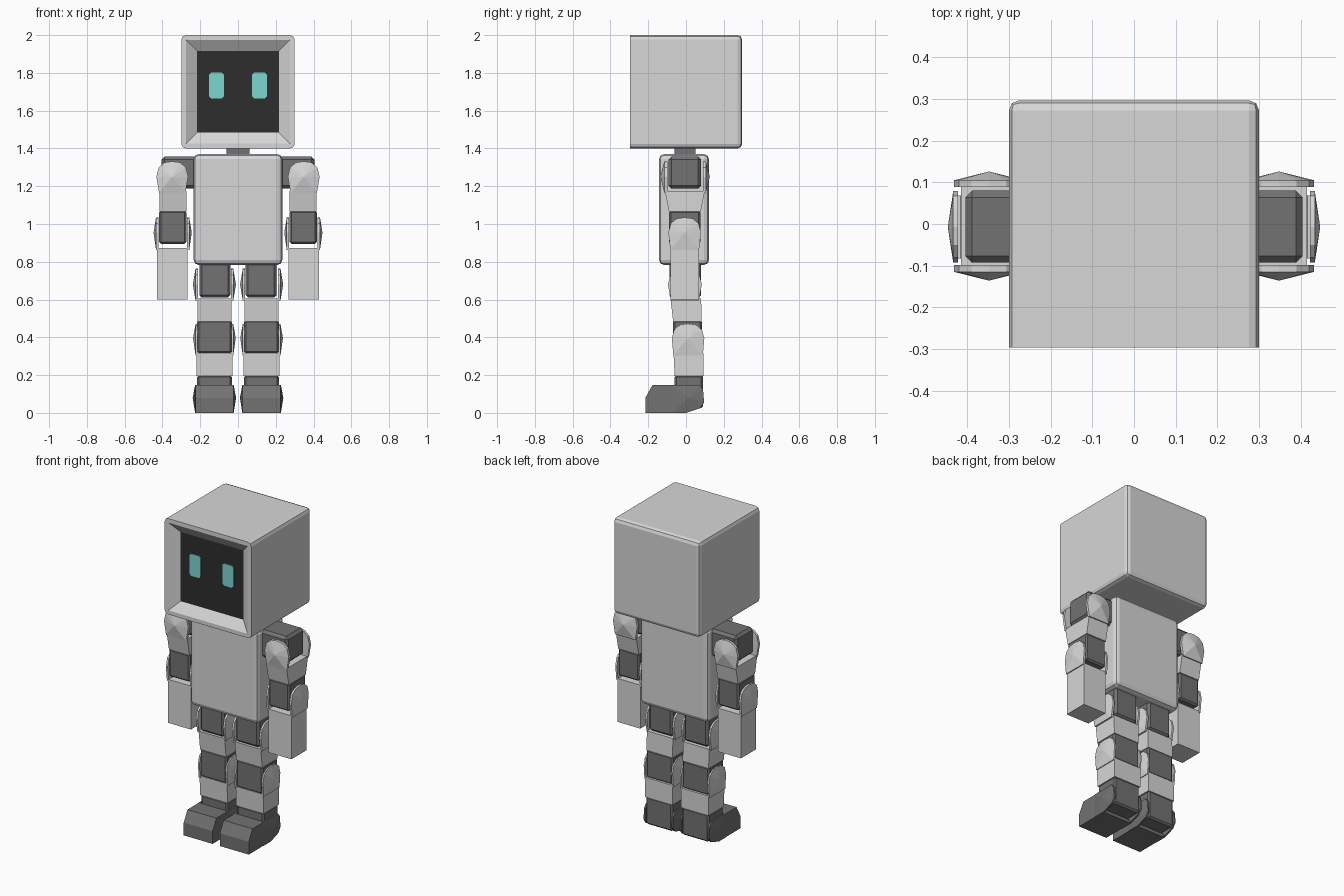
import bpy, bmesh
from mathutils import Vector

if "Cube" in bpy.data.objects:
    bpy.data.objects.remove(bpy.data.objects["Cube"])


def material(name, rgb):
    m = bpy.data.materials.new(name)
    m.diffuse_color = (*rgb, 1)
    m.use_nodes = True
    m.node_tree.nodes["Principled BSDF"].inputs["Base Color"].default_value = m.diffuse_color
    return m


LIGHT = material("light_grey", (0.68, 0.68, 0.68))
DARK = material("dark_grey", (0.17, 0.17, 0.17))
SCREEN = material("screen_black", (0.027, 0.027, 0.027))
CYAN = material("eye_cyan", (0.20, 0.68, 0.65))


def finish(name, bm, mats, mirror=False):
    bmesh.ops.recalc_face_normals(bm, faces=bm.faces)
    me = bpy.data.meshes.new(name)
    bm.to_mesh(me)
    bm.free()
    for m in mats:
        me.materials.append(m)
    ob = bpy.data.objects.new(name, me)
    bpy.context.collection.objects.link(ob)
    if mirror:
        mod = ob.modifiers.new("Mirror", 'MIRROR')
        mod.use_mirror_merge = False
    return ob


def box_mesh(xs, ys, zs, top_ys=None):
    """Box between limits; top_ys gives a different depth at the top."""
    bm = bmesh.new()
    bmesh.ops.create_cube(bm, size=1)
    for v in bm.verts:
        top = v.co.z > 0
        yy = top_ys if (top and top_ys) else ys
        v.co = (xs[v.co.x > 0], yy[v.co.y > 0], zs[top])
    return bm


def block(name, xs, ys, zs, mat, bevel=0.0, mirror=True, top_ys=None, segs=1):
    bm = box_mesh(xs, ys, zs, top_ys)
    if bevel:
        bmesh.ops.bevel(bm, geom=bm.edges[:], offset=bevel, segments=segs,
                        profile=0.5, affect='EDGES')
    return finish(name, bm, [mat], mirror)


def extrude_profile(bm, axis, pts, inner, outer, apex=None, centre=None):
    """Plate across x or y; with an apex its outer face is a faceted dome."""
    def p(t, a, z):
        return bm.verts.new((t, a, z) if axis == 'x' else (a, t, z))
    lo = [p(inner, *q) for q in pts]
    hi = [p(outer, *q) for q in pts]
    bm.faces.new(lo)
    n = len(pts)
    tip = p(apex, *centre) if centre else None
    if not tip:
        bm.faces.new(hi)
    for i in range(n):
        j = (i + 1) % n
        bm.faces.new((lo[i], lo[j], hi[j], hi[i]))
        if tip:
            bm.faces.new((hi[i], hi[j], tip))


def fork(name, axis, mid, depths, c, zb, zc, zt, wb, w, mat):
    """Two domed cheek plates hugging a joint block, mirrored to both sides."""
    h = zt - zc
    half = [(wb, zb), (w, zc), (w * .86, zc + h * .6), (w * .5, zt - h * .08)]
    pts = [(c + a, z) for a, z in half] + [(c, zt)] + [(c - a, z) for a, z in half[::-1]]
    bm = bmesh.new()
    for s in (-1, 1):
        t = [mid + s * d for d in depths]
        extrude_profile(bm, axis, pts, *t, centre=(c, zc))
    finish(name, bm, [mat], True)


# Head: rounded cube with a recessed front screen
bm = box_mesh((-.3, .3), (-.297, .297), (1.4, 2.0))
edges = [e for e in bm.edges if not all(v.co.y < 0 for v in e.verts)]
bmesh.ops.bevel(bm, geom=edges, offset=.024, segments=2, profile=.5, affect='EDGES')
bm.normal_update()
front = [max((f for f in bm.faces if f.normal.y < -.9), key=lambda f: f.calc_area())]
bmesh.ops.inset_region(bm, faces=front, thickness=.026)
# replace the rim's inner loop by a clean sloped recess
bmesh.ops.inset_region(bm, faces=front, thickness=.058, depth=0)
for v in front[0].verts:
    v.co.y += .04
for f in front:
    f.material_index = 1
finish("head", bm, [LIGHT, SCREEN])

# Eyes: thin plates with clipped corners
ex, ez, hx, hz, k = .114, 1.733, .039, .069, .012
bm = bmesh.new()
pts = [(ex - hx, ez - hz + k), (ex - hx + k, ez - hz), (ex + hx - k, ez - hz), (ex + hx, ez - hz + k),
       (ex + hx, ez + hz - k), (ex + hx - k, ez + hz), (ex - hx + k, ez + hz), (ex - hx, ez + hz - k)]
extrude_profile(bm, 'y', pts, -.256, -.262)
finish("eye", bm, [CYAN], True)

# Neck and torso
block("neck", (-.06, .06), (-.06, .05), (1.35, 1.42), DARK, mirror=False)
block("torso", (-.235, .235), (-.143, .122), (.783, 1.37), LIGHT, .027, False, segs=2)

# Arms
block("shoulder_joint", (.2, .405), (-.093, .08), (1.188, 1.357), DARK, .016)
block("upper_arm", (.273, .415), (-.09, .078), (1.065, 1.175), LIGHT, top_ys=(-.112, .1))
fork("shoulder_fork", 'y', -.005, (.094, .11, .131), .348, 1.165, 1.25, 1.332, .07, .084, LIGHT)
block("elbow_joint", (.273, .417), (-.09, .077), (.895, 1.07), DARK, .01)
block("forearm", (.268, .428), (-.083, .068), (.6, .872), LIGHT)
fork("elbow_fork", 'x', .346, (.076, .088, .101), -.007, .862, .955, 1.035, .076, .086, LIGHT)

# Legs
LX = .125
block("hip_joint", (.04, .205), (-.088, .08), (.61, .8), DARK, .014)
block("thigh", (LX - .09, LX + .09), (-.068, .083), (.485, .605), LIGHT, top_ys=(-.082, .08))
fork("hip_fork", 'x', LX, (.088, .1, .114), -.006, .595, .68, .765, .074, .09, LIGHT)
block("knee_joint", (LX - .092, LX + .092), (-.068, .085), (.315, .49), DARK, .01)
block("shin", (LX - .095, LX + .095), (-.06, .092), (.195, .318), LIGHT, top_ys=(-.066, .092))
fork("knee_fork", 'x', LX, (.09, .1, .113), .011, .305, .395, .47, .078, .086, LIGHT)
block("ankle_joint", (LX - .092, LX + .092), (-.06, .09), (.025, .2), DARK, .01)

# Feet: toe block, sole and domed heel cheeks
bm = bmesh.new()
toe = [(-.215, 0), (-.215, .08), (-.178, .147), (-.065, .147), (-.065, .03), (.0, .02), (.0, 0)]
extrude_profile(bm, 'x', toe, LX - .1, LX + .1)
cheek = [(-.075, 0), (-.075, .147), (.072, .147), (.09, .125), (.096, .055), (.075, .025), (0, 0)]
for s in (-1, 1):
    extrude_profile(bm, 'x', cheek, LX + s * .092, LX + s * .102, LX + s * .115, (.015, .08))
finish("foot", bm, [DARK], True)
